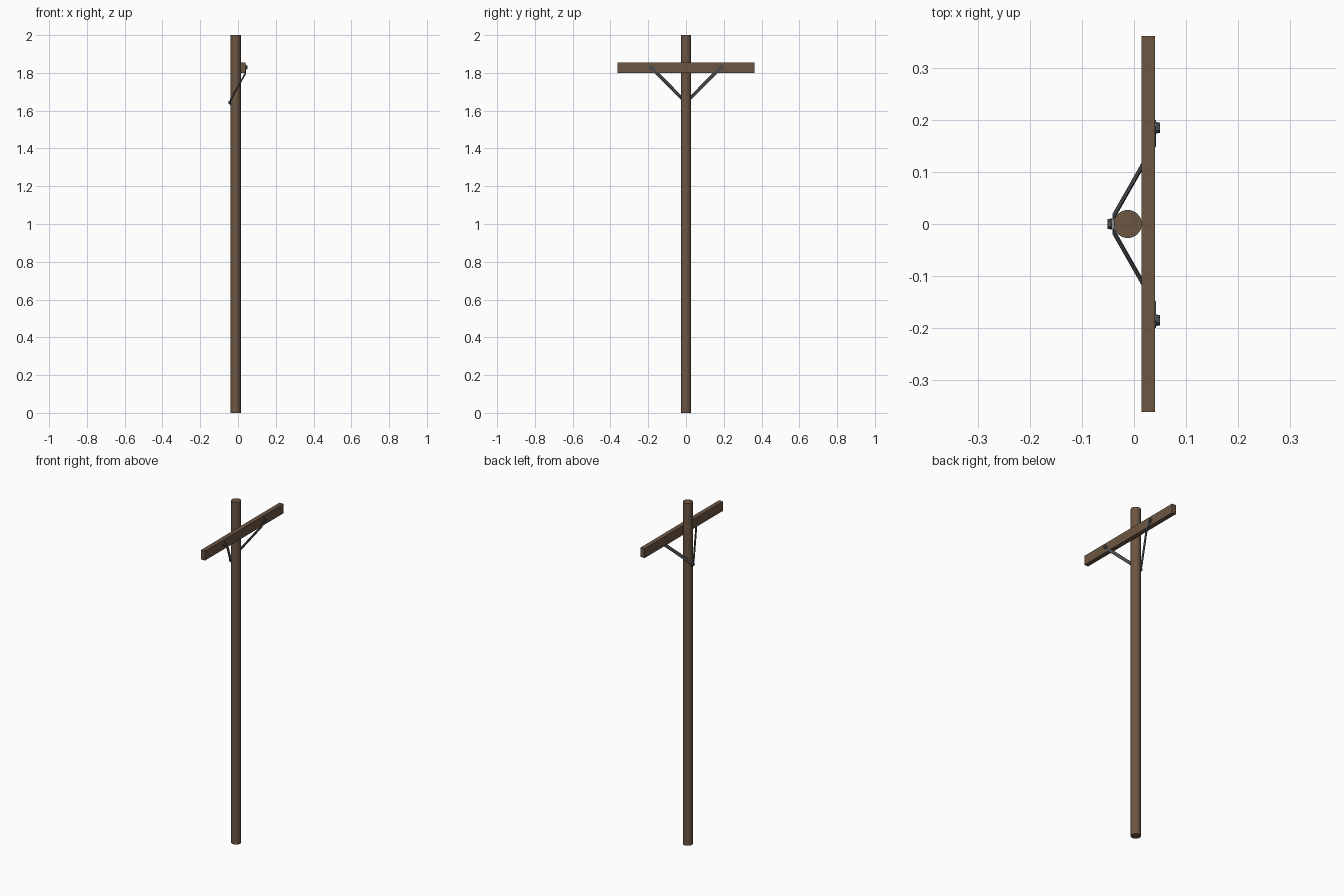
import bpy, bmesh, math
from mathutils import Vector

if "Cube" in bpy.data.objects:
    bpy.data.objects.remove(bpy.data.objects["Cube"])


def material(name, rgb):
    m = bpy.data.materials.new(name)
    m.diffuse_color = (*rgb, 1)
    m.use_nodes = True
    m.node_tree.nodes["Principled BSDF"].inputs["Base Color"].default_value = m.diffuse_color
    return m


WOOD = material("brown wood", (0.15, 0.092, 0.057))
METAL = material("dark grey metal", (0.075, 0.078, 0.082))


def add_object(name, bm, mat):
    bmesh.ops.recalc_face_normals(bm, faces=bm.faces)
    me = bpy.data.meshes.new(name)
    bm.to_mesh(me)
    bm.free()
    me.materials.append(mat)
    ob = bpy.data.objects.new(name, me)
    bpy.context.collection.objects.link(ob)
    return ob


def cylinder(name, radius, depth, sides, loc, mat, along_x=False):
    bpy.ops.mesh.primitive_cylinder_add(
        vertices=sides, radius=radius, depth=depth, location=loc,
        rotation=(0, math.pi / 2 if along_x else 0, 0))
    ob = bpy.context.object
    ob.name = name
    ob.data.materials.append(mat)
    return ob


# Pole
cylinder("pole", 0.027, 2.0, 32, (-0.012, 0, 1.0), WOOD)
bpy.ops.object.shade_smooth_by_angle()

# Crossarm on the right side of the pole
bpy.ops.mesh.primitive_cube_add(size=1, location=(0.027, 0, 1.828))
arm = bpy.context.object
arm.name = "crossarm"
arm.scale = (0.026, 0.724, 0.055)
arm.data.materials.append(WOOD)


# Bent flat straps from the back of the pole to the face of the crossarm
def brace(name, side):
    along = Vector((0, side * 0.185, 0.187)).normalized()
    across = Vector((0, -along.z, along.y)) * 0.009
    thick = Vector((0.0012, 0, 0))
    foot = Vector((0, 0, 1.643))
    bm = bmesh.new()
    rings = []
    for x, t in ((-0.0405, -0.014), (-0.0405, 0.018), (0.0412, 0.222), (0.0412, 0.275)):
        c = foot + along * t + Vector((x, 0, 0))
        rings.append([bm.verts.new(c + across * a + thick * b)
                      for a, b in ((-1, -1), (1, -1), (1, 1), (-1, 1))])
    for r, s in zip(rings, rings[1:]):
        for i in range(4):
            j = (i + 1) % 4
            bm.faces.new((r[i], r[j], s[j], s[i]))
    bm.faces.new(rings[0])
    bm.faces.new(rings[-1])
    add_object(name, bm, METAL)


# Bolts: washer and hexagonal head
def bolt(name, x, y, z, out):
    cylinder(name + "_washer", 0.011, 0.004, 16, (x + out * 0.002, y, z), METAL, True)
    cylinder(name + "_head", 0.010, 0.007, 6, (x + out * 0.0055, y, z), METAL, True)


for side, label in ((1, "back"), (-1, "front")):
    brace(label + "_brace", side)
    bolt(label + "_arm_bolt", 0.041, side * 0.185, 1.83, 1)
bolt("pole_bolt", -0.042, 0, 1.643, -1)
